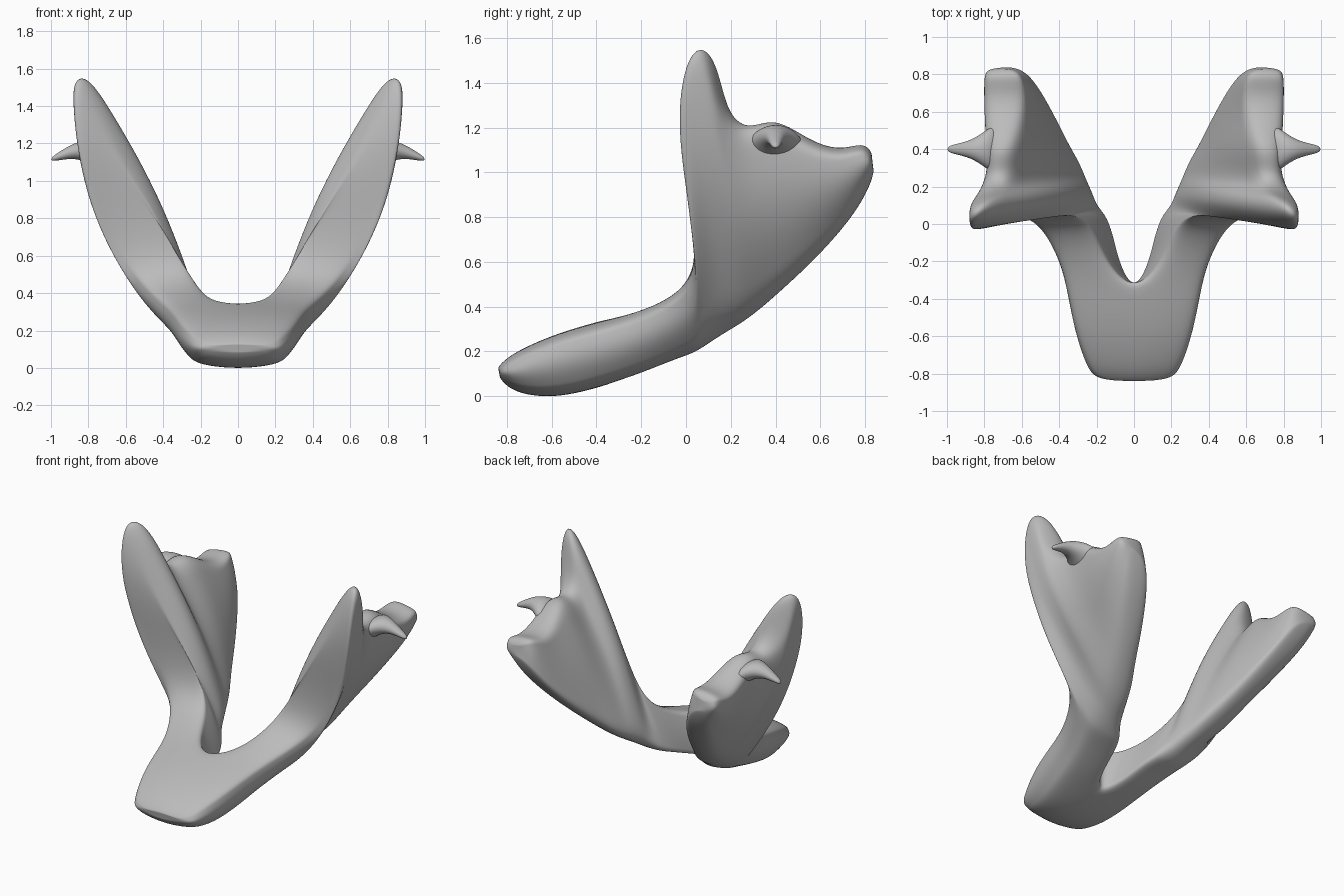
import bpy, bmesh, math

if "Cube" in bpy.data.objects:
    bpy.data.objects.remove(bpy.data.objects["Cube"], do_unlink=True)

GREY = (0.5, 0.5, 0.5, 1.0)
bone = bpy.data.materials.new("bone grey")
bone.use_nodes = True
bone.diffuse_color = GREY
bone.node_tree.nodes["Principled BSDF"].inputs["Base Color"].default_value = GREY
bone.node_tree.nodes["Principled BSDF"].inputs["Roughness"].default_value = 0.6


def finish(name, bm, levels):
    """Turn a half-model mesh into a mirrored, smoothed object."""
    bmesh.ops.delete(bm, geom=[v for v in bm.verts if not v.link_faces], context='VERTS')
    bmesh.ops.recalc_face_normals(bm, faces=bm.faces)
    mesh = bpy.data.meshes.new(name)
    bm.to_mesh(mesh)
    bm.free()
    mesh.materials.append(bone)
    obj = bpy.data.objects.new(name, mesh)
    bpy.context.collection.objects.link(obj)
    mirror = obj.modifiers.new("mirror", 'MIRROR')
    mirror.use_clip = True
    mirror.merge_threshold = 0.001
    smooth = obj.modifiers.new("smooth", 'SUBSURF')
    smooth.levels = smooth.render_levels = levels
    for poly in mesh.polygons:
        poly.use_smooth = True


# Stations from chin to jaw angle: lower edge (y, z), upper edge (y, z),
# then x of the lower inner, lower outer, upper inner, upper outer corners
stations = [
    (-.83, .07, -.84, .14, 0, .14, 0, .15),
    (-.77, .005, -.78, .2, 0, .18, 0, .22),
    (-.58, -.02, -.58, .29, 0, .22, 0, .30),
    (-.36, .04, -.36, .35, 0, .26, 0, .34),
    (-.22, .085, -.22, .385, .07, .28, .15, .38),
    (-.06, .15, -.06, .45, .10, .33, .22, .46),
    (.03, .18, .05, .57, .13, .36, .3, .57),
    (.07, .20, .025, .87, .145, .38, .49, .73),
    (.12, .23, -.06, 1.27, .165, .40, .75, .88),
    (.17, .26, -.01, 1.59, .185, .415, .81, .89),
    (.22, .29, .09, 1.57, .21, .43, .80, .89),
    (.27, .325, .15, 1.29, .235, .445, .72, .84),
    (.34, .38, .26, 1.2, .27, .47, .66, .79),
    (.43, .46, .38, 1.27, .33, .51, .66, .79),
    (.58, .60, .55, 1.15, .41, .58, .61, .80),
    (.73, .77, .69, 1.11, .50, .66, .59, .80),
    (.81, .9, .79, 1.145, .57, .70, .61, .79),
    (.84, .99, .83, 1.1, .64, .71, .65, .75),
]
SPANS = 6

# Jaw: a loft of slanted, rounded sections, swollen on the tall plate
bm = bmesh.new()
rings = []
for yb, zb, yt, zt, xib, xob, xit, xot in stations:
    swell = max(0, zt - zb - 0.3)
    outer, inner = [], []
    for k in range(SPANS + 1):
        v = k / SPANS
        arc = math.sin(math.pi * v)
        y, z = yb + (yt - yb) * v, zb + (zt - zb) * v
        pinch = 0.025 * (1 - 2 * v)
        outer.append(bm.verts.new((xob + (xot - xob) * v + arc * (.05 + .08 * swell), y, z + pinch)))
        inner.append(bm.verts.new((max(0, xib + (xit - xib) * v - arc * (.01 + .06 * swell)),
                                   y + .05 * swell * v, z)))
    rings.append((outer, inner))

for (out_a, in_a), (out_b, in_b) in zip(rings, rings[1:]):
    loop_a, loop_b = out_a + in_a[::-1], out_b + in_b[::-1]
    for i in range(len(loop_a)):
        j = (i + 1) % len(loop_a)
        quad = (loop_a[i], loop_a[j], loop_b[j], loop_b[i])
        if any(v.co.x > 0 for v in quad):
            bm.faces.new(quad)
for outer, inner in (rings[0], rings[-1]):
    for k in range(SPANS):
        bm.faces.new((outer[k], outer[k + 1], inner[k + 1], inner[k]))
finish("jaw", bm, 3)

# Side spurs: tapering flattened rings, (x, z, half depth, half height)
spur = [(.68, 1.08, .11, .06), (.75, 1.125, .14, .075), (.8, 1.155, .1, .065),
        (.87, 1.165, .05, .045), (.95, 1.135, .03, .025), (1.0, 1.115, .015, .012)]
SIDES = 10
bm = bmesh.new()
hoops = []
for x, z, depth, height in spur:
    hoop = []
    for i in range(SIDES):
        a = math.tau * i / SIDES
        hoop.append(bm.verts.new((x, .4 + depth * math.cos(a), z + height * math.sin(a))))
    hoops.append(hoop)
for a, b in zip(hoops, hoops[1:]):
    for i in range(SIDES):
        j = (i + 1) % SIDES
        bm.faces.new((a[i], a[j], b[j], b[i]))
bm.faces.new(hoops[0])
bm.faces.new(hoops[-1])
finish("side_spurs", bm, 2)
